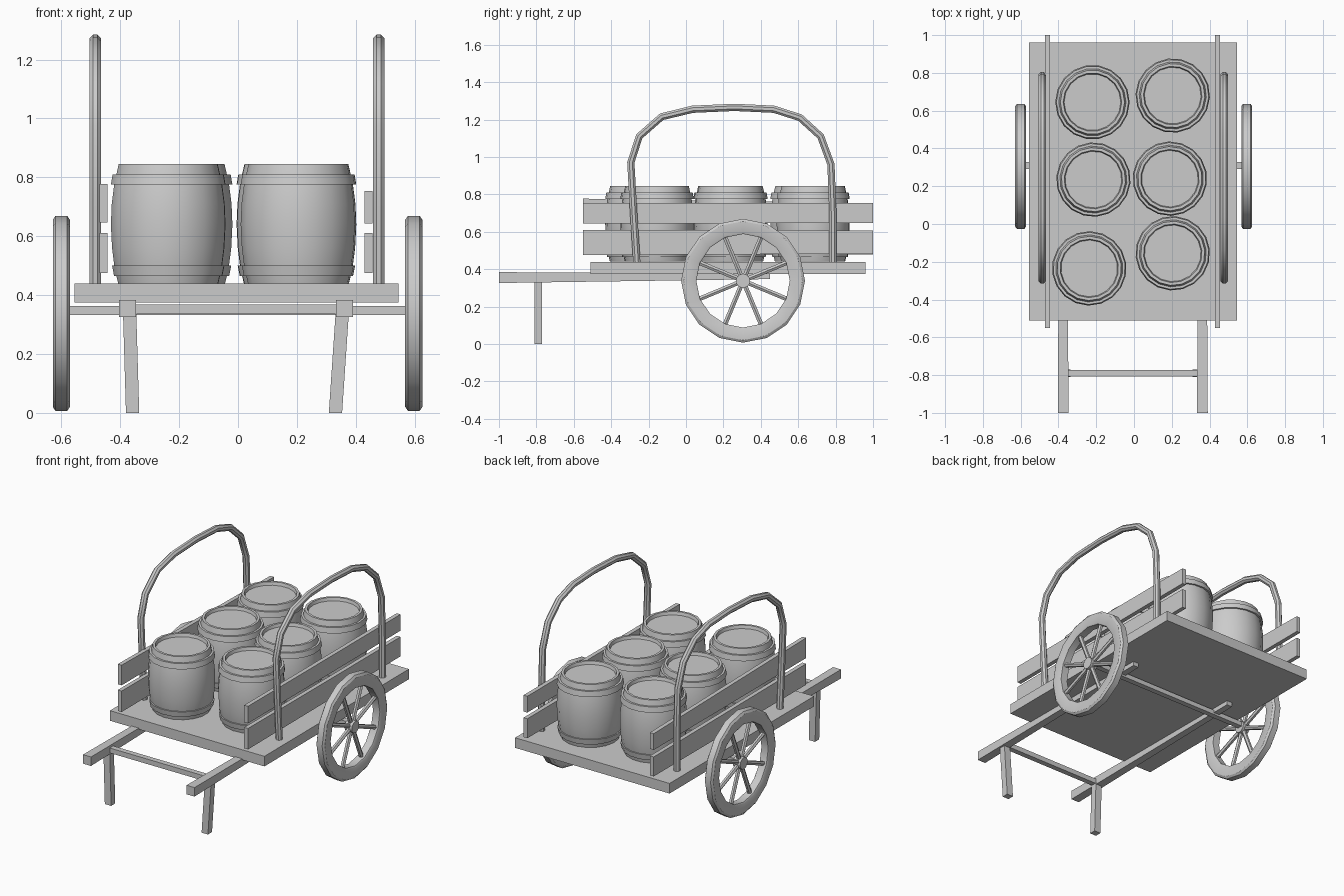
import bpy, bmesh, math
from mathutils import Matrix, Vector

if "Cube" in bpy.data.objects:
    bpy.data.objects.remove(bpy.data.objects["Cube"])


def finish(bm, name, smooth=None):
    bmesh.ops.recalc_face_normals(bm, faces=bm.faces)
    me = bpy.data.meshes.new(name)
    bm.to_mesh(me)
    bm.free()
    if smooth:
        me.polygons.foreach_set("use_smooth", [True] * len(me.polygons))
        me.set_sharp_from_angle(angle=math.radians(smooth))
    ob = bpy.data.objects.new(name, me)
    bpy.context.collection.objects.link(ob)
    return ob


def beam(name, a, b, size_a, size_b=None, axis='z'):
    """Tapered box from a to b; sizes are along the two other axes."""
    size_b = size_b or size_a
    u, v = {'x': ((0, 1, 0), (0, 0, 1)), 'y': ((1, 0, 0), (0, 0, 1)),
            'z': ((1, 0, 0), (0, 1, 0))}[axis]
    bm = bmesh.new()
    ends = []
    for p, s in ((a, size_a), (b, size_b)):
        ends.append([bm.verts.new(Vector(p) + Vector(u) * i * s[0] / 2 + Vector(v) * j * s[1] / 2)
                     for i, j in ((-1, -1), (1, -1), (1, 1), (-1, 1))])
    bm.faces.new(ends[0])
    bm.faces.new(ends[1])
    for i in range(4):
        k = (i + 1) % 4
        bm.faces.new((ends[0][i], ends[0][k], ends[1][k], ends[1][i]))
    return finish(bm, name)


def lathe(bm, profile, n, closed=False, mat=Matrix()):
    """Revolve (radius, height) points about z."""
    rings = [[bm.verts.new(mat @ Vector((r * math.cos(2 * math.pi * i / n),
                                         r * math.sin(2 * math.pi * i / n), z)))
              for i in range(n)] for r, z in profile]
    pairs = list(zip(rings, rings[1:]))
    if closed:
        pairs.append((rings[-1], rings[0]))
    else:
        bm.faces.new(rings[0])
        bm.faces.new(rings[-1])
    for a, b in pairs:
        for i in range(n):
            k = (i + 1) % n
            bm.faces.new((a[i], a[k], b[k], b[i]))


# Bed
beam("cart_bed", (-0.005, -0.51, 0.407), (-0.005, 0.96, 0.407), (1.10, 0.065), axis='y')

# Axle
beam("axle", (-0.60, 0.31, 0.348), (0.60, 0.31, 0.348), (0.035, 0.03), axis='x')

# Handles, legs and crossbar
for side, x in (("left", -0.375), ("right", 0.362)):
    beam(side + "_handle", (x, -1.0, 0.355), (x, 0.45, 0.362), (0.057, 0.058), (0.04, 0.03), 'y')
s = (0.045, 0.042)
beam("left_leg", (-0.358, -0.79, 0), (-0.368, -0.79, 0.34), s)
beam("right_leg", (0.331, -0.79, 0), (0.354, -0.79, 0.34), s)
beam("crossbar", (-0.36, -0.79, 0.352), (0.35, -0.79, 0.352), (0.035, 0.032), axis='x')

# Side planks
for side, x in (("left", -0.457), ("right", 0.443)):
    left = side == "left"
    beam(side + "_lower_plank", (x, -0.55, 0.543), (x, 1.0, 0.54 if left else 0.545),
         (0.027, 0.135), (0.027, 0.125), 'y')
    beam(side + "_upper_plank", (x, -0.55, 0.712 if left else 0.698), (x, 1.0, 0.70),
         (0.027, 0.13 if left else 0.11), (0.027, 0.105), 'y')

# Hoops
path = [(-0.262, 0.42), (-0.28, 0.70), (-0.295, 0.97), (-0.25, 1.11), (-0.13, 1.215),
        (0.035, 1.255), (0.26, 1.265), (0.47, 1.255), (0.61, 1.21), (0.72, 1.11),
        (0.775, 0.96), (0.785, 0.70), (0.785, 0.42)]
for side, x in (("left", -0.485), ("right", 0.478)):
    bm = bmesh.new()
    rings = []
    for i, p in enumerate(path):
        q0, q1 = Vector(path[max(i - 1, 0)]), Vector(path[min(i + 1, len(path) - 1)])
        t = (q1 - q0).normalized()
        ring = []
        for k in range(8):
            a = math.pi * 2 * k / 8 + math.pi / 8
            c, d = 0.021 * math.cos(a), 0.021 * math.sin(a)
            ring.append(bm.verts.new((x + c, p[0] - t.y * d, p[1] + t.x * d)))
        rings.append(ring)
    bm.faces.new(rings[0])
    bm.faces.new(rings[-1])
    for a, b in zip(rings, rings[1:]):
        for k in range(8):
            m = (k + 1) % 8
            bm.faces.new((a[k], a[m], b[m], b[k]))
    finish(bm, side + "_hoop", 40)

# Wheels: rim, hub and eight spokes
for side, x in (("left", -0.60), ("right", 0.597)):
    bm = bmesh.new()
    base = Matrix.Translation((x, 0.305, 0.338)) @ Matrix.Rotation(math.pi / 2, 4, 'Y')
    lathe(bm, [(0.25, -0.024), (0.258, -0.029), (0.318, -0.029), (0.331, -0.02),
               (0.331, 0.02), (0.318, 0.029), (0.258, 0.029), (0.25, 0.024)], 16, True, base)
    finish(bm, side + "_wheel_rim", 35)
    bm = bmesh.new()
    lathe(bm, [(0.038, -0.026), (0.038, 0.026)], 12, mat=base)
    finish(bm, side + "_wheel_hub", 35)
    bm = bmesh.new()
    for i in range(8):
        spin = Matrix.Rotation(math.radians(22.5 + 45 * i), 4, 'Z') @ Matrix.Rotation(math.pi / 2, 4, 'Y')
        lathe(bm, [(0.014, 0.02), (0.014, 0.26)], 6, mat=base @ spin)
    finish(bm, side + "_wheel_spokes")

# Barrels with recessed lids and two hoops each
body = [(0.172, 0), (0.184, 0.05), (0.193, 0.12), (0.197, 0.2), (0.194, 0.27),
        (0.185, 0.34), (0.170, 0.405), (0.155, 0.405), (0.150, 0.385)]
band_low = [(0.170, 0.025), (0.186, 0.025), (0.193, 0.06), (0.17, 0.06)]
band_high = [(0.170, 0.335), (0.197, 0.335), (0.191, 0.37), (0.165, 0.37)]
spots = [(-0.22, 0.645), (0.205, 0.68), (-0.215, 0.235), (0.19, 0.24), (-0.237, -0.235), (0.205, -0.155)]
for i, (x, y) in enumerate(spots):
    place = Matrix.Translation((x, y, 0.44)) @ Matrix.Rotation(0.3 * i, 4, 'Z')
    bm = bmesh.new()
    lathe(bm, body, 18, mat=place)
    finish(bm, f"barrel_{i + 1}", 30)
    bm = bmesh.new()
    lathe(bm, band_low, 18, True, place)
    lathe(bm, band_high, 18, True, place)
    finish(bm, f"barrel_bands_{i + 1}", 30)
